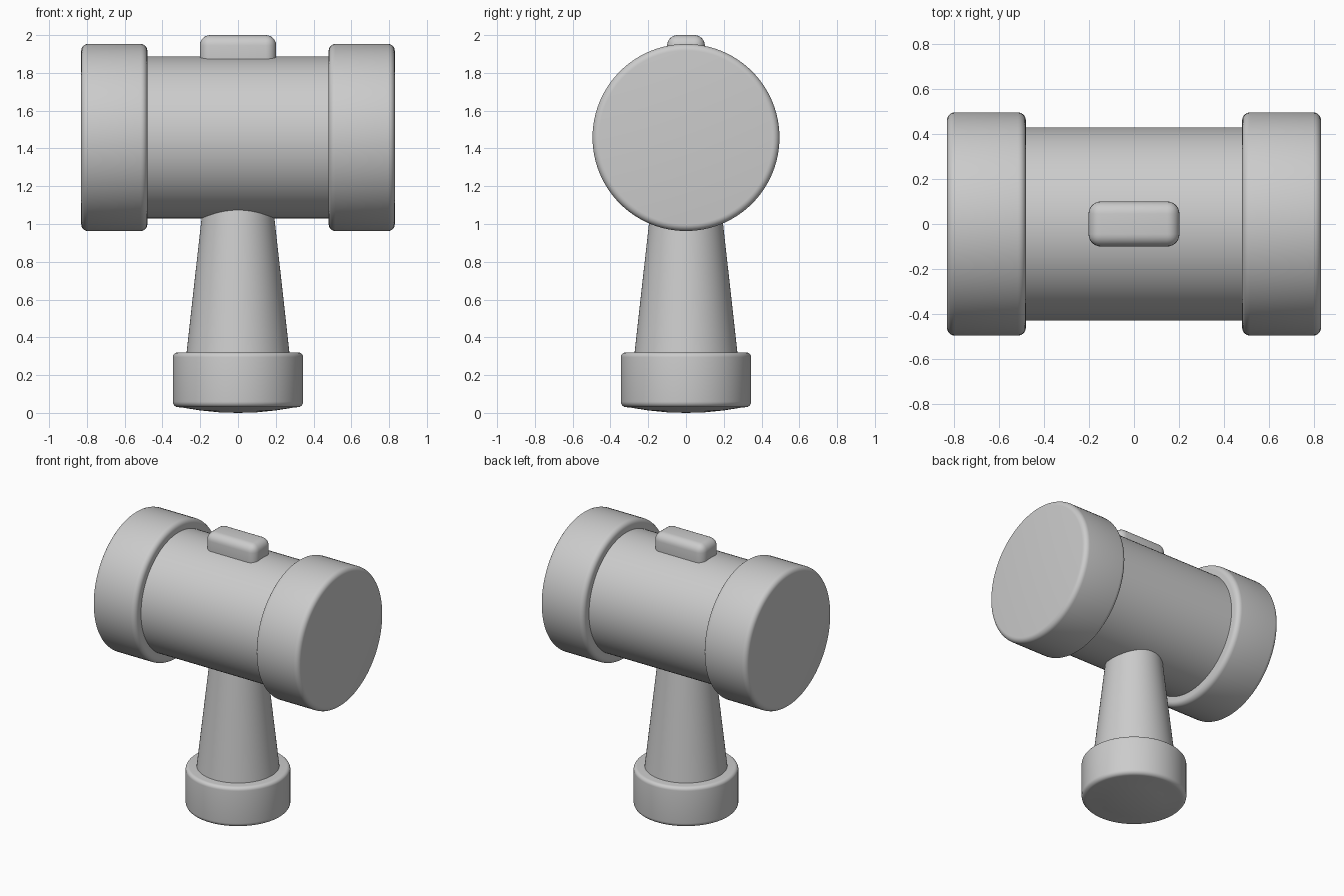
import bpy, bmesh, math
from mathutils import Matrix

if "Cube" in bpy.data.objects:
    bpy.data.objects.remove(bpy.data.objects["Cube"])

HEAD_Z = 1.458


def finish(name, bm, matrix=Matrix(), angle=40):
    bmesh.ops.remove_doubles(bm, verts=bm.verts, dist=1e-5)
    bmesh.ops.transform(bm, matrix=matrix, verts=bm.verts)
    bmesh.ops.recalc_face_normals(bm, faces=bm.faces)
    mesh = bpy.data.meshes.new(name)
    bm.to_mesh(mesh)
    bm.free()
    ob = bpy.data.objects.new(name, mesh)
    bpy.context.collection.objects.link(ob)
    bpy.ops.object.select_all(action='DESELECT')
    ob.select_set(True)
    bpy.context.view_layer.objects.active = ob
    bpy.ops.object.shade_smooth_by_angle(angle=math.radians(angle))
    return ob


def lathe(name, profile, matrix=Matrix(), sides=96):
    """Spin (radius, height) points around the z axis."""
    bm = bmesh.new()
    vs = [bm.verts.new((r, 0, z)) for r, z in profile]
    es = [bm.edges.new(pair) for pair in zip(vs, vs[1:])]
    bmesh.ops.spin(bm, geom=vs + es, axis=(0, 0, 1), cent=(0, 0, 0),
                   steps=sides, angle=math.tau)
    return finish(name, bm, matrix)


def arc(r, z, rad, a0, a1, n=6):
    """Rounded profile corner centred on (r, z), angles in degrees."""
    angles = [math.radians(a0 + (a1 - a0) * i / n) for i in range(n + 1)]
    return [(r + rad * math.cos(a), z + rad * math.sin(a)) for a in angles]


# Hammer head: barrel lying along x
along_x = Matrix.Translation((0, 0, HEAD_Z)) @ Matrix.Rotation(math.pi / 2, 4, 'Y')
lathe("head_barrel", [(0, -0.55), (0.428, -0.55), (0.428, 0.55), (0, 0.55)], along_x)

# Rounded striking caps on both ends
cap = ([(0, 0.48)] + arc(0.46, 0.515, 0.035, -90, 0)
       + arc(0.46, 0.795, 0.035, 0, 90) + [(0, 0.83)])
lathe("right_cap", cap, along_x)
lathe("left_cap", [(r, -z) for r, z in cap], along_x)

# Tapered handle running up into the barrel
lathe("handle", [(0, 0.25), (0.28, 0.25), (0.183, 1.12), (0, 1.12)])

# Handle foot with rounded rim and shallow domed underside
foot = ([(0, 0), (0.1, 0.003), (0.2, 0.013), (0.3, 0.029)]
        + arc(0.315, 0.06, 0.03, -80, 0)
        + arc(0.32, 0.295, 0.025, 0, 90) + [(0, 0.32)])
lathe("handle_foot", foot)

# Rounded peg on top of the head
bm = bmesh.new()
bmesh.ops.create_cube(bm, size=1)
bmesh.ops.scale(bm, vec=(0.404, 0.2, 0.2), verts=bm.verts)
bmesh.ops.bevel(bm, geom=bm.edges[:], offset=0.055, segments=6, profile=0.5,
                affect='EDGES')
finish("top_peg", bm, Matrix.Translation((0, 0, 1.9)))
